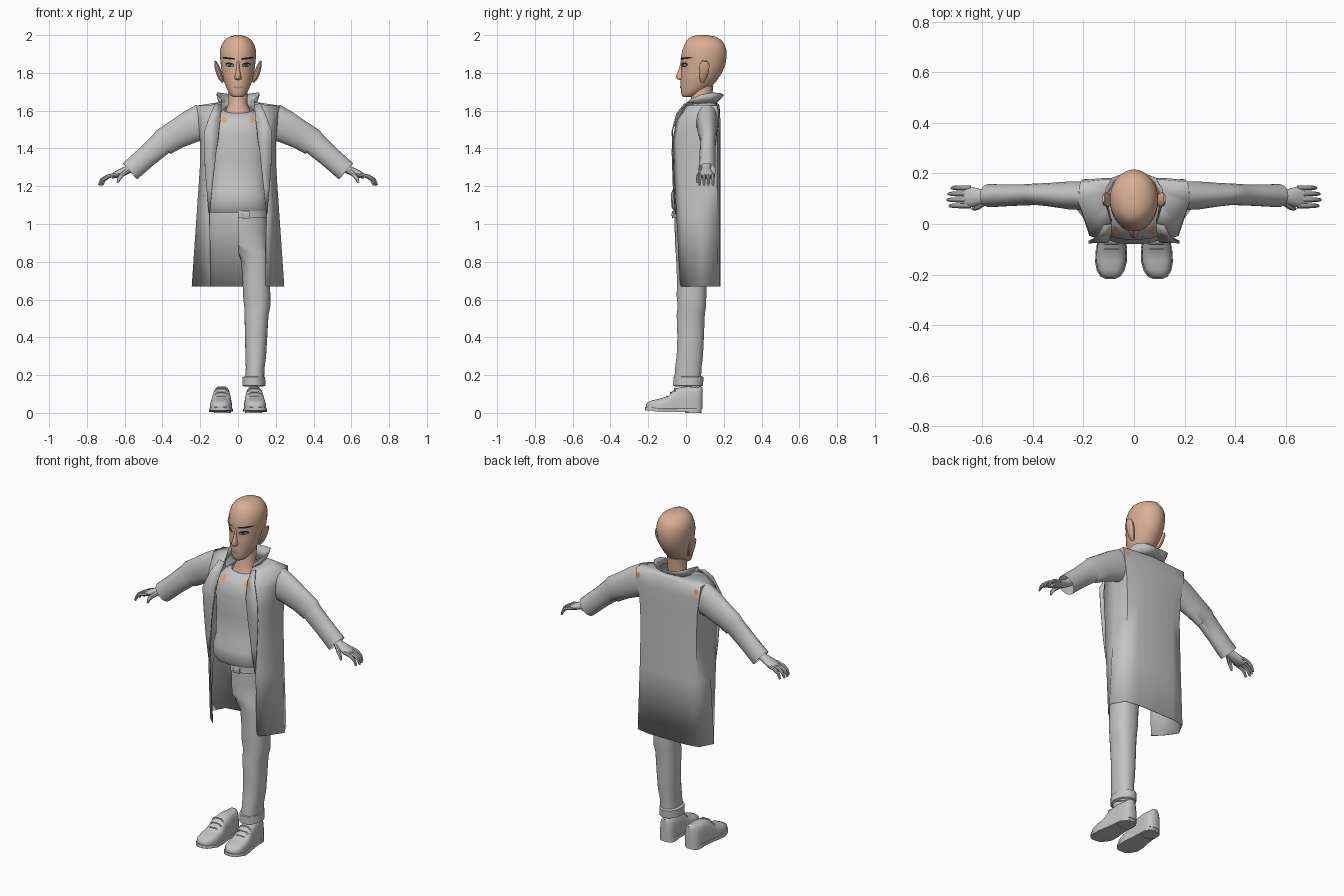
import bpy, bmesh, math
from mathutils import Vector
from mathutils.bvhtree import BVHTree


def material(name, rgb):
    m = bpy.data.materials.new(name)
    m.diffuse_color = (*rgb, 1)
    return m


GREY = material("grey_cloth", (0.55, 0.55, 0.55))
SKIN = material("face_skin", (0.70, 0.43, 0.30))
BODY = material("body_skin", (0.78, 0.36, 0.19))
BLACK = material("black_brow", (0.012, 0.01, 0.01))
IRIS = material("dark_green_eye", (0.03, 0.07, 0.045))
WHITE = material("eye_white", (0.50, 0.48, 0.45))
LIP = material("lip_brown", (0.45, 0.25, 0.18))


def finish(name, bm, mat, mirror=False, angle=40, solid=0):
    bmesh.ops.recalc_face_normals(bm, faces=bm.faces)
    me = bpy.data.meshes.new(name)
    bm.to_mesh(me)
    me.materials.append(mat)
    ob = bpy.data.objects.new(name, me)
    bpy.context.collection.objects.link(ob)
    bpy.ops.object.select_all(action='DESELECT')
    ob.select_set(True)
    bpy.context.view_layer.objects.active = ob
    bpy.ops.object.shade_smooth_by_angle(angle=math.radians(angle))
    if solid:
        s = ob.modifiers.new("thickness", 'SOLIDIFY')
        s.thickness, s.offset = solid, 0
    if mirror:
        ob.modifiers.new("mirror", 'MIRROR')
    tree = BVHTree.FromBMesh(bm)
    bm.free()
    return tree


def loft(name, rings, mat, closed=True, caps=(True, True), half=False, **kw):
    """Skin a list of equal-length point rings."""
    bm = bmesh.new()
    vs = [[bm.verts.new(p) for p in r] for r in rings]
    n = len(rings[0])
    for a, b in zip(vs, vs[1:]):
        for i in range(n if closed else n - 1):
            j = (i + 1) % n
            bm.faces.new((a[i], a[j], b[j], b[i]))
    if caps[0]:
        bm.faces.new(vs[0])
    if caps[1]:
        bm.faces.new(vs[-1])
    if half:  # open the flat side lying on the centre plane
        gone = [f for f in bm.faces if all(v.co.x < 0.001 for v in f.verts)]
        bmesh.ops.delete(bm, geom=gone, context='FACES')
    return finish(name, bm, mat, **kw)


def ring(z, rx, y0, y1, cx=0, p=2, n=28):
    """Horizontal superellipse between y0 and y1."""
    out = []
    for i in range(n):
        a = 2 * math.pi * (i + 0.5) / n
        c, s = math.cos(a), math.sin(a)
        out.append((cx + rx * math.copysign(abs(c) ** (2 / p), c),
                    (y0 + y1) / 2 + (y1 - y0) / 2 * math.copysign(abs(s) ** (2 / p), s), z))
    return out


def tube(name, path, mat, n=10, **kw):
    """path rows: x, y, z, radius across, radius sideways (along y)."""
    pts = [Vector(p[:3]) for p in path]
    rings = []
    for i, p in enumerate(path):
        t = (pts[min(i + 1, len(pts) - 1)] - pts[max(i - 1, 0)]).normalized()
        ref = Vector((0, 1, 0)) if abs(t.y) < 0.9 else Vector((0, 0, 1))
        s = (ref - t * ref.dot(t)).normalized()
        u = t.cross(s)
        rings.append([pts[i] + u * p[3] * math.cos(2 * math.pi * k / n)
                      + s * p[4] * math.sin(2 * math.pi * k / n) for k in range(n)])
    return loft(name, rings, mat, **kw)


def decal(name, tree, cx, cz, rx, rz, mat, tilt=0, lift=0.002, side=-1, p=2, n=12):
    """Thin patch laid on a surface seen from the front (side=-1) or back."""
    rows = []
    for i in range(n + 1):
        u = -1 + 2 * i / n
        h = rz * max(1 - abs(u) ** p, 0.02) ** (1 / p)
        row = []
        for k in (-1, 0, 1):
            x, z = cx + u * rx, cz + k * h + tilt * u * rx
            hit = tree.ray_cast(Vector((x, side * 2, z)), Vector((0, -side, 0)))[0]
            row.append((x, (hit.y if hit else 0) + side * lift, z))
        rows.append(row)
    loft(name, rows, mat, closed=False, caps=(False, False), mirror=True)


# Head and neck
head = loft("head", [ring(*r, n=40) for r in (
    (1.672, .022, -.015, .03), (1.678, .036, -.022, .045), (1.695, .048, -.026, .085),
    (1.72, .061, -.028, .13), (1.755, .075, -.029, .16), (1.80, .086, -.026, .190),
    (1.84, .091, -.024, .208), (1.88, .095, -.028, .215), (1.92, .095, -.020, .215),
    (1.95, .087, -.008, .205), (1.975, .070, .006, .187), (1.992, .045, .028, .155),
    (2.0, .015, .06, .115))], SKIN, angle=60)
loft("neck", [ring(*r) for r in (
    (1.56, .085, .0, .14), (1.60, .065, .01, .135), (1.64, .05, .025, .135),
    (1.73, .052, .03, .145))], SKIN)
loft("nose", [ring(z, w, y, .02, n=12) for z, w, y in (
    (1.865, .010, -.028), (1.83, .010, -.036), (1.795, .014, -.049), (1.776, .019, -.057),
    (1.767, .018, -.048), (1.762, .012, -.03))], SKIN, angle=60)
tube("ear", [(.080, .087, 1.752, .008, .010), (.093, .090, 1.775, .013, .020),
             (.104, .095, 1.81, .015, .027), (.114, .098, 1.84, .012, .028),
             (.121, .101, 1.862, .005, .016)], SKIN, mirror=True)

# Painted face
decal("eye_outline", head, .043, 1.843, .023, .012, BLACK, tilt=.12)
decal("eye_white", head, .043, 1.841, .018, .006, WHITE, tilt=.12, lift=.004)
decal("iris", head, .043, 1.841, .009, .008, IRIS, lift=.006)
decal("eyebrow", head, .049, 1.877, .036, .005, BLACK, tilt=.10, lift=.003)
decal("mouth", head, 0, 1.723, .027, .005, LIP, lift=.003)

# Shirt with a neckline dipping at the front
neckline = [(x, y, 1.585 + .3 * y) for x, y, _ in ring(0, .074, .008, .14, p=2.5)]
shirt = loft("shirt", [ring(*r, p=2.5) for r in (
    (1.06, .152, -.058, .15), (1.09, .16, -.078, .15), (1.16, .157, -.080, .15),
    (1.21, .15, -.060, .15), (1.35, .15, -.058, .155), (1.47, .155, -.062, .16),
    (1.53, .15, -.050, .16), (1.575, .115, -.018, .15))] + [neckline],
    GREY, caps=(False, False))
decal("chest_patch", shirt, .073, 1.553, .013, .019, BODY, lift=.003, n=6)

# Long open coat: half outline per level, from front edge round to the back seam
levels = (
    (.67, (.145, -.03), (.19, .012), (.243, .085), (.20, .165), (.12, .179), (0, .18)),
    (1.05, (.15, -.05), (.183, -.015), (.217, .08), (.188, .163), (.12, .179), (0, .18)),
    (1.3, (.128, -.063), (.175, -.035), (.20, .075), (.182, .163), (.12, .179), (0, .18)),
    (1.45, (.105, -.068), (.175, -.045), (.20, .07), (.188, .165), (.12, .179), (0, .18)),
    (1.55, (.095, -.05), (.175, -.03), (.213, .07), (.206, .172), (.12, .18), (0, .18)),
    (1.625, (.09, -.002), (.15, .02), (.22, .09), (.212, .165), (.12, .174), (0, .176)),
    (1.643, (.088, .005), (.10, .06), (.10, .11), (.085, .145), (.05, .158), (0, .162)))
tiers = [[(x, y, z) for x, y in pts] for z, *pts in levels]
coat = loft("coat", tiers, GREY, closed=False, caps=(False, False), mirror=True,
            solid=.004, angle=60)
decal("shoulder_patch", coat, .19, 1.592, .014, .018, BODY, lift=.006, side=1, n=6)
loft("collar", [tiers[-1], ((.09, .02, 1.66), (.113, .08, 1.685), (.110, .14, 1.695),
                            (.085, .182, 1.693), (.045, .197, 1.686), (0, .20, 1.682))],
     GREY, closed=False, caps=(False, False), mirror=True, solid=.004)
loft("lapel", [((.088, .0, 1.63), (.12, -.005, 1.64)), ((.09, -.035, 1.58), (.145, -.05, 1.585)),
               ((.10, -.07, 1.5), (.18, -.075, 1.49)), ((.115, -.074, 1.38), (.18, -.068, 1.38)),
               ((.135, -.068, 1.2), (.168, -.062, 1.2)), ((.15, -.056, 1.05), (.153, -.055, 1.05))],
     GREY, closed=False, caps=(False, False), mirror=True, solid=.004)

# Sleeves
tube("sleeve", [(.185, .112, 1.54, .098, .058), (.25, .113, 1.515, .087, .056),
                (.33, .116, 1.472, .076, .047), (.395, .118, 1.433, .073, .042),
                (.405, .116, 1.426, .064, .042), (.48, .114, 1.360, .058, .043),
                (.572, .112, 1.279, .057, .046)],
     GREY, n=18, caps=(False, False), mirror=True)

# Hands
tube("palm", [(.50, .11, 1.345, .03, .032), (.57, .108, 1.293, .022, .024),
              (.61, .107, 1.276, .022, .032), (.645, .107, 1.262, .018, .041),
              (.67, .107, 1.251, .012, .041)], GREY, n=12, mirror=True)
for i, reach in enumerate((.95, 1.05, 1, .85)):
    y = .072 + .0235 * i
    tube("finger_%d" % (i + 1),
         [(.645, y, 1.262, .010, .010), (.645 + .045 * reach, y, 1.252, .010, .010),
          (.645 + .073 * reach, y, 1.235, .009, .009), (.645 + .087 * reach, y, 1.205, .006, .006)],
         GREY, n=8, mirror=True)
tube("thumb", [(.59, .088, 1.28, .014, .014), (.615, .067, 1.26, .012, .011),
               (.63, .061, 1.24, .010, .009), (.637, .060, 1.218, .006, .005)],
     GREY, n=8, mirror=True)


# Trousers: only one half exists, open along the centre plane
def clamp(r):
    return [(max(x, 0), y, z) for x, y, z in r]


loft("trouser_leg", [clamp(ring(*r, p=2.3)) for r in (
    (1.10, .15, -.062, .145, 0), (1.03, .153, -.062, .148, 0), (.95, .156, -.06, .15, 0),
    (.89, .145, -.058, .145, .015), (.85, .095, -.055, .13, .073), (.80, .076, -.052, .115, .092),
    (.70, .072, -.048, .108, .096), (.62, .073, -.05, .108, .099), (.56, .069, -.044, .106, .102),
    (.52, .064, -.05, .10, .098), (.40, .059, -.046, .095, .096), (.30, .055, -.05, .09, .094),
    (.24, .050, -.058, .082, .091), (.17, .05, -.062, .08, .088))],
    GREY, caps=(False, False), half=True)
loft("trouser_cuff", [ring(*r) for r in (
    (.195, .048, -.055, .08, .087), (.19, .060, -.068, .094, .084),
    (.145, .062, -.068, .09, .084), (.14, .05, -.055, .08, .084))], GREY, caps=(False, False))
loft("belt", [clamp(ring(z, .158, -.07, .153, p=2.3)) for z in (1.035, 1.07)],
     GREY, caps=(False, False), half=True)
tube("belt_buckle", [(.02, -.072, 1.05, .02, .006), (.06, -.07, 1.05, .02, .006)], GREY, n=4)


# Shoes: arched sections along y
def arch(y, cx, w, z0, h, p, n=16):
    pts = []
    for i in range(n + 1):
        c, s = math.cos(math.pi * i / n), math.sin(math.pi * i / n)
        pts.append((cx + w * math.copysign(abs(c) ** (2 / p), c), y, z0 + h * abs(s) ** (2 / p)))
    return pts


outline = ((-.217, .018), (-.208, .038), (-.185, .053), (-.15, .061), (-.10, .060),
           (-.06, .053), (0, .048), (.05, .046), (.073, .036), (.083, .02))
tops = (.042, .056, .066, .074, .088, .130, .141, .136, .140, .135)
loft("shoe_upper", [arch(y + .004, .085 - y * .04, w * .96, .02, h - .02, 3.4)
                    for (y, w), h in zip(outline, tops)], GREY, mirror=True, angle=50)
loft("shoe_sole", [arch(y, .085 - y * .04, w * 1.03, .012 if y < -.18 else .006, .018, 12)
                   for y, w in outline], GREY, mirror=True)
loft("shoe_heel", [ring(z, .045, -.005, .082, .083, 3) for z in (0, .018)], GREY, mirror=True)
for i in range(3):  # laces across the instep
    y, z = -.10 + .02 * i, .088 + .021 * i
    tube("shoelace_%d" % (i + 1), [(.052, y, z - .016, .004, .004), (.068, y, z, .004, .004),
                                   (.109, y, z, .004, .004), (.126, y, z - .016, .004, .004)],
         GREY, n=6, mirror=True)
